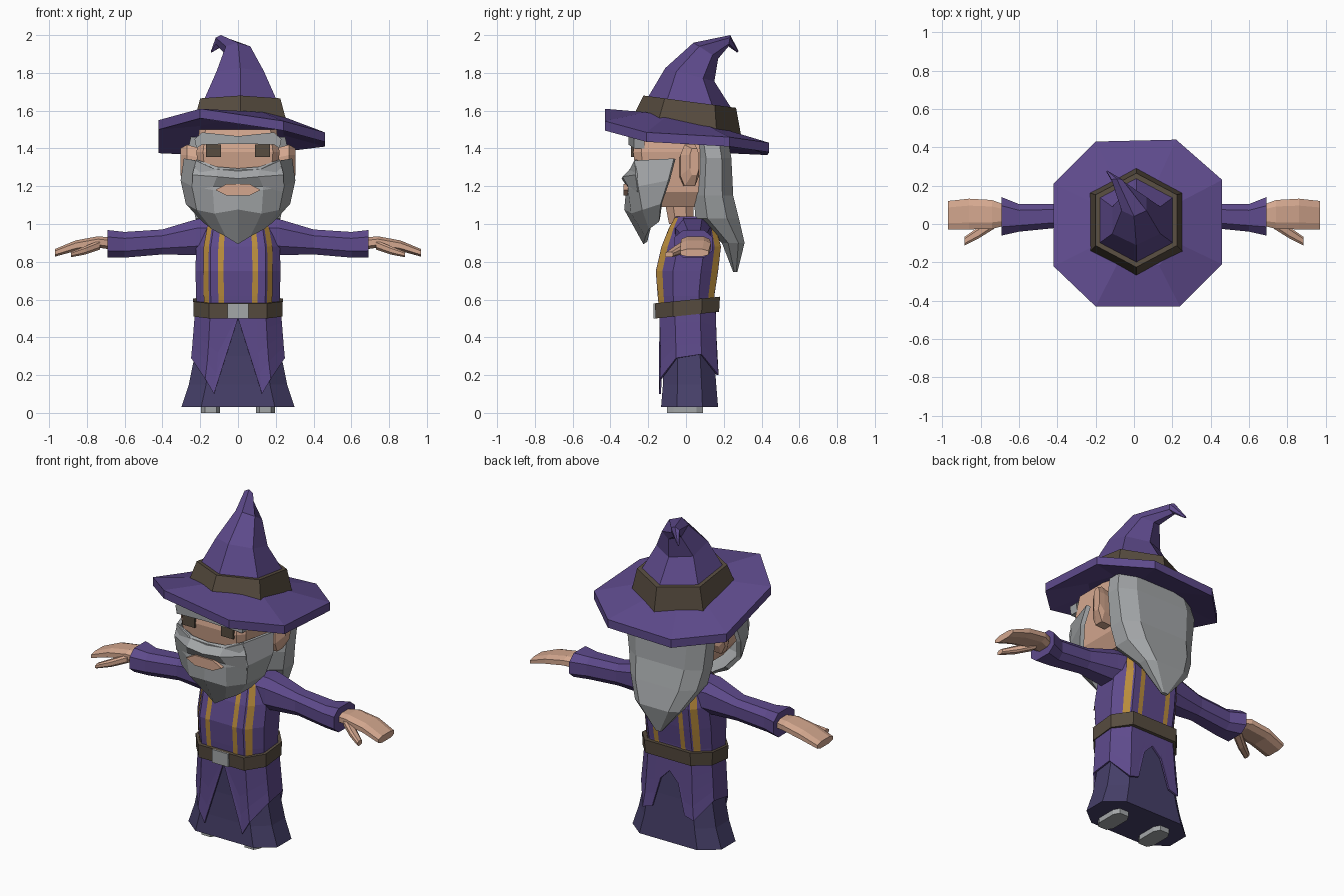
import bpy, bmesh, math

if "Cube" in bpy.data.objects:
    bpy.data.objects.remove(bpy.data.objects["Cube"])

def material(name, rgb):
    m = bpy.data.materials.new(name)
    m.diffuse_color = (*rgb, 1)
    m.use_nodes = True
    m.node_tree.nodes["Principled BSDF"].inputs["Base Color"].default_value = m.diffuse_color
    return m

PURPLE = material("purple cloth", (.112, .069, .262))
DARK = material("dark violet cloth", (.061, .05, .141))
GREY = material("grey", (.37, .385, .395))
SKIN = material("skin", (.66, .39, .275))
BROWN = material("brown leather", (.095, .072, .05))
GOLD = material("gold trim", (.48, .26, .045))

def finish(name, bm, mat, mirror=False, thick=0):
    bmesh.ops.recalc_face_normals(bm, faces=bm.faces)
    me = bpy.data.meshes.new(name)
    bm.to_mesh(me)
    bm.free()
    me.materials.append(mat)
    ob = bpy.data.objects.new(name, me)
    bpy.context.collection.objects.link(ob)
    if mirror:
        ob.modifiers.new("mirror", 'MIRROR')
    if thick:
        s = ob.modifiers.new("solidify", 'SOLIDIFY')
        s.thickness, s.offset = thick, 0
    return ob

def loft(name, rings, mat, mirror=False):
    """Skin closed rings of equal length and cap both ends."""
    bm = bmesh.new()
    rows = [[bm.verts.new(p) for p in r] for r in rings]
    n = len(rows[0])
    for a, b in zip(rows, rows[1:]):
        for i in range(n):
            bm.faces.new((a[i], a[(i + 1) % n], b[(i + 1) % n], b[i]))
    bm.faces.new(rows[0])
    bm.faces.new(rows[-1])
    return finish(name, bm, mat, mirror)

def sheets(name, grids, mat, thick=0):
    """Mirrored open surfaces, each given as a grid of points."""
    bm = bmesh.new()
    for g in grids:
        rows = [[bm.verts.new(p) for p in r] for r in g]
        for a, b in zip(rows, rows[1:]):
            for i in range(len(a) - 1):
                bm.faces.new((a[i], a[i + 1], b[i + 1], b[i]))
    return finish(name, bm, mat, True, thick)

def box(name, lo, hi, mat, mirror=False):
    return loft(name, [[(lo[0], lo[1], z), (hi[0], lo[1], z), (hi[0], hi[1], z), (lo[0], hi[1], z)]
                       for z in (lo[2], hi[2])], mat, mirror)

def octagon(hx, y0, y1, zf, zb=None, cu=.65, cv=.45):
    """Chamfered rectangle, optionally tilted from zf in front to zb behind."""
    zb = zf if zb is None else zb
    unit = [(-cu, -1), (cu, -1), (1, -cv), (1, cv), (cu, 1), (-cu, 1), (-1, cv), (-1, -cv)]
    return [(u * hx, (y0 + y1) / 2 + v * (y1 - y0) / 2, zf + (zb - zf) * (v + 1) / 2) for u, v in unit]

def limb(x, y, z, ry, rz):
    """Octagonal section across the x axis."""
    unit = [(-.55, -1), (.55, -1), (1, -.5), (1, .5), (.55, 1), (-.55, 1), (-1, .5), (-1, -.5)]
    return [(x, y + a * ry, z + b * rz) for a, b in unit]

def hexagon(cx, hx, front, back):
    """Hexagon with a corner in front (y, z) and behind (y, z)."""
    unit = [(0, 0), (1, .23), (1, .77), (0, 1), (-1, .77), (-1, .23)]
    return [(cx + u * hx, front[0] + t * (back[0] - front[0]), front[1] + t * (back[1] - front[1]))
            for u, t in unit]

def on_profile(profile, u, side, z, off):
    """Point just outside a lofted octagon body; profile rows are z, hx, y0, y1."""
    for a, b in zip(profile, profile[1:]):
        if a[0] <= z <= b[0]:
            break
    t = (z - a[0]) / (b[0] - a[0])
    hx, y0, y1 = (p + (q - p) * t for p, q in zip(a[1:], b[1:]))
    hx, y0, y1 = hx + off, y0 - off, y1 + off
    v = side * (1 if u <= .65 else 1 - .55 * (u - .65) / .35)
    return (u * hx, (y0 + y1) / 2 + v * (y1 - y0) / 2, z)

# Boots and under robe
loft("boots", [[(.145 + .05 * u, y, z) for u, y in
               ((-.6, -.1), (.6, -.1), (1, -.065), (1, .055), (.6, .09), (-.6, .09), (-1, .055), (-1, -.065))]
               for z in (0, .05)], GREY, True)
SKIRT = [(.03, .30, -.132, .17), (.15, .26, -.122, .16), (.3, .23, -.118, .148), (.55, .21, -.125, .14)]
loft("under_robe", [octagon(h, a, b, z) for z, h, a, b in SKIRT], DARK)

# Coat tails: pointed in front, split in front and behind
cols = [(0, -1, .5), (.44, -1, .1), (.65, -1, .18), (1, -1, .29), (1, 1, .31),
        (.65, 1, .2), (.42, 1, .22), (.25, 1, .4), (0, 1, .46)]
tails = []
for u, side, hem in cols:
    tails.append([on_profile(SKIRT, u, side, .54 + (hem - .54) * k / 4, .012) for k in range(5)])
sheets("coat_tails", [tails], PURPLE, .01)

# Torso with gold trims on chest and back
TORSO = [(.52, .215, -.14, .15), (.62, .222, -.15, .15), (.75, .225, -.16, .17),
         (.88, .222, -.13, .185), (.98, .20, -.09, .16), (1.04, .15, -.055, .11)]
loft("torso", [octagon(h, a, b, z) for z, h, a, b in TORSO], PURPLE)
zs = [.58, .62, .75, .88, .98, 1.035]
sheets("gold_trims", [[[on_profile(TORSO, u, side, z, .005) for u in span] for z in zs]
                      for side in (-1, 1) for span in ((.33, .46), (.68, .80))], GOLD)

# Belt and buckle
loft("belt", [octagon(.235, -.16, .175, .5, .535), octagon(.237, -.165, .18, .58, .615)], BROWN)
box("buckle", (-.055, -.173, .5), (.055, -.15, .58), GREY)

# Sleeves and hands
loft("sleeves", [limb(.12, .04, .935, .10, .095), limb(.22, .035, .93, .09, .095),
                 limb(.40, .042, .905, .062, .066), limb(.60, .032, .89, .072, .068),
                 limb(.69, .04, .895, .10, .073)], PURPLE, True)
loft("hands", [limb(.66, .045, .895, .05, .032), limb(.74, .05, .905, .075, .03),
               limb(.86, .052, .885, .08, .028), limb(.97, .045, .847, .075, .02)], SKIN, True)
loft("thumbs", [limb(.73, .01, .89, .035, .025), limb(.81, -.045, .86, .03, .022),
                limb(.885, -.09, .838, .022, .014)], SKIN, True)

# Neck, head and ears
loft("neck", [octagon(.09, -.09, .04, 1.0), octagon(.11, -.12, .04, 1.16)], SKIN)
loft("head", [octagon(h, a, b, z, None, .84, .8) for z, h, a, b in
              ((1.09, .15, -.17, .08), (1.17, .20, -.25, .12), (1.38, .22, -.28, .15), (1.5, .205, -.26, .14))], SKIN)
loft("ears", [limb(.20, .015, 1.3, .05, .10), limb(.27, .02, 1.31, .05, .11),
              limb(.305, .045, 1.33, .025, .07)], SKIN, True)

# Face details
box("eyes", (.09, -.29, 1.355), (.17, -.26, 1.42), BROWN, True)
loft("eyebrows", [[(0, y, 1.425), (.19, y, 1.42), (.22, y + .03, 1.40), (.23, y + .03, 1.45),
                   (.19, y, 1.485), (0, y, 1.465)] for y in (-.305, -.25)], GREY, True)

# Beard wrapping round the jaw, drawn as columns from centre to side
sheets("beard", [[
    [(0, -.29, 1.285), (0, -.305, 1.18), (0, -.315, 1.08), (0, -.215, .90)],
    [(.12, -.285, 1.29), (.13, -.295, 1.18), (.12, -.28, 1.06), (.06, -.205, .94)],
    [(.215, -.265, 1.335), (.235, -.245, 1.2), (.21, -.225, 1.08), (.13, -.19, .98)],
    [(.275, -.06, 1.345), (.292, -.09, 1.23), (.265, -.13, 1.11), (.18, -.14, 1.02)]]], GREY, .025)
# Moustache ridge and the lip below it
sheets("moustache", [[
    [(0, -.285, 1.29), (0, -.335, 1.24), (0, -.31, 1.205)],
    [(.11, -.28, 1.30), (.11, -.33, 1.25), (.13, -.30, 1.20)],
    [(.22, -.262, 1.34), (.24, -.262, 1.26), (.235, -.25, 1.17)]]], GREY, .012)
loft("lip", [[(-.12, y, 1.18), (-.06, y, 1.15), (.06, y, 1.15), (.12, y, 1.18), (.06, y, 1.212), (-.06, y, 1.212)]
             for y in (-.33, -.27)], SKIN)

# Long hair at the back
loft("hair", [octagon(h, a, b, z) for z, h, a, b in
              ((1.46, .25, .04, .22), (1.35, .275, .055, .24), (1.15, .25, .04, .25), (1.03, .225, .05, .28),
               (.9, .15, .19, .31), (.745, .02, .25, .272))], GREY)

# Hat brim: drooping octagon
rim = [(-.2, -.43, 1.61), (.24, -.43, 1.545), (.46, -.21, 1.485), (.46, .23, 1.46),
       (.22, .44, 1.43), (-.2, .43, 1.415), (-.42, .21, 1.425), (-.42, -.22, 1.55)]
inner = [(.01 + .5 * x, .5 * y, 1.545 - .22 * .5 * y) for x, y, z in rim]
def lower(ring):
    return [(x, y, z - .05) for x, y, z in ring]
loft("hat_brim", [lower(inner), lower(rim), rim, inner], PURPLE)

# Hat band and bent crown
loft("hat_band", [hexagon(.012, .245, (-.28, 1.57), (.295, 1.45)),
                  hexagon(.012, .212, (-.225, 1.68), (.265, 1.615))], BROWN)
loft("hat_crown", [hexagon(.012, .195, (-.205, 1.665), (.245, 1.605)),
                   hexagon(.012, .125, (-.11, 1.825), (.15, 1.755)),
                   hexagon(0, .065, (.04, 1.96), (.17, 1.875)),
                   hexagon(-.09, .028, (.235, 2.0), (.225, 1.94)),
                   hexagon(-.14, .004, (.278, 1.915), (.27, 1.908))], PURPLE)
